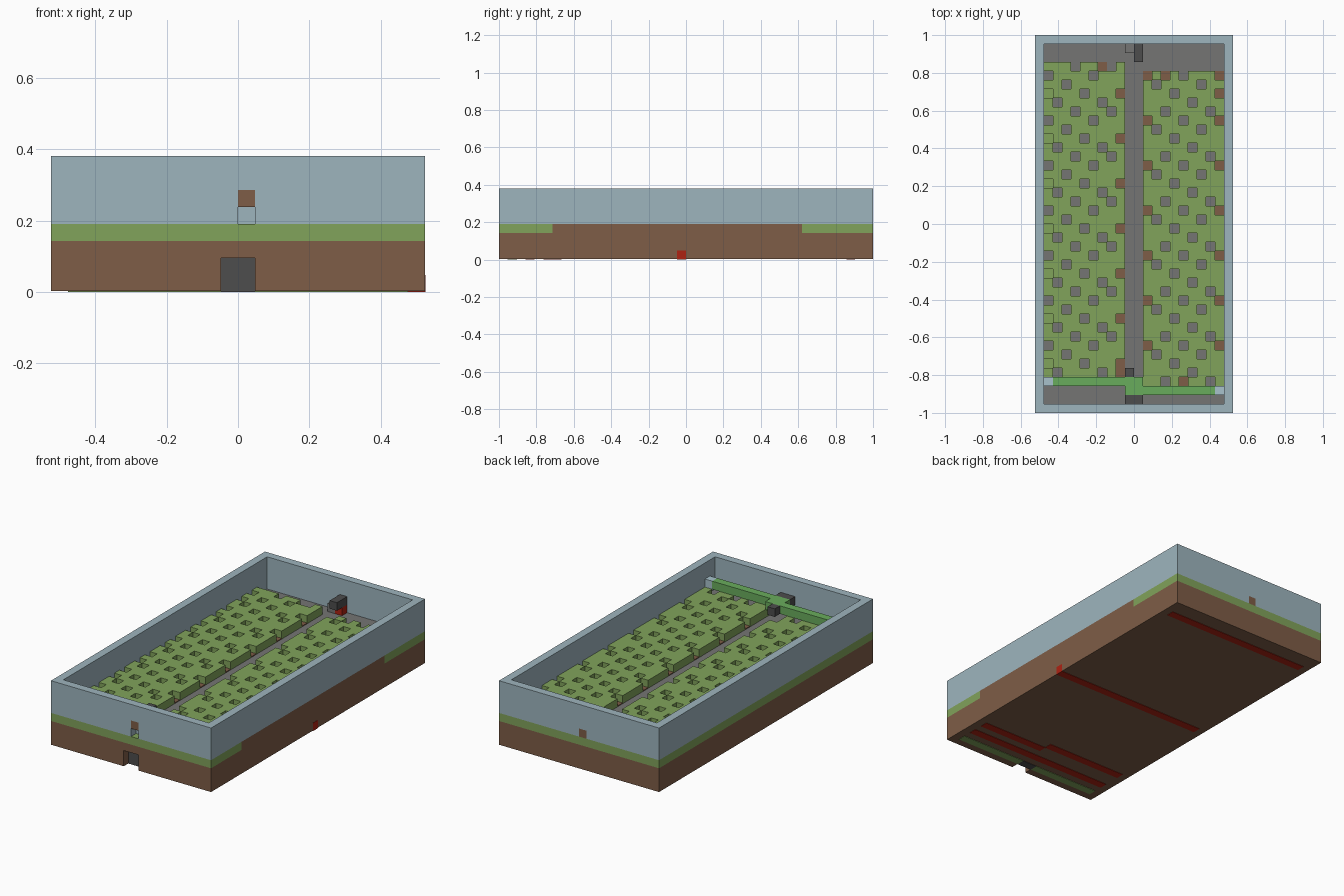
import bpy, bmesh

if "Cube" in bpy.data.objects:
    bpy.data.objects.remove(bpy.data.objects["Cube"], do_unlink=True)

U = 2 / 42  # size of one building block


def material(name, r, g, b):
    lin = [((c / 255 + 0.055) / 1.055) ** 2.4 for c in (r, g, b)] + [1]
    m = bpy.data.materials.new(name)
    m.use_nodes = True
    m.diffuse_color = lin
    m.node_tree.nodes["Principled BSDF"].inputs["Base Color"].default_value = lin
    return m


GLASS = material("pale blue glass", 158, 181, 190)
PALE = material("light blue", 168, 194, 204)
GRASS = material("grass green", 129, 163, 91)
DIRT = material("dirt brown", 126, 93, 71)
STONE = material("stone grey", 117, 117, 116)
DARK = material("dark grey", 77, 77, 77)
RED = material("red", 174, 34, 18)
GREEN = material("bright green", 105, 172, 92)


def finish(bm, name, mat):
    bmesh.ops.recalc_face_normals(bm, faces=bm.faces)
    bmesh.ops.scale(bm, vec=(U, U, U), verts=bm.verts)
    mesh = bpy.data.meshes.new(name)
    bm.to_mesh(mesh)
    bm.free()
    mesh.materials.append(mat)
    bpy.context.collection.objects.link(bpy.data.objects.new(name, mesh))


def boxes(name, mat, *ranges):
    """One object from boxes given as ranges x, y, z in block units."""
    bm = bmesh.new()
    for x0, x1, y0, y1, z0, z1 in ranges:
        vs = bmesh.ops.create_cube(bm, size=1)["verts"]
        for v in vs:
            v.co = (x1 if v.co.x > 0 else x0, y1 if v.co.y > 0 else y0, z1 if v.co.z > 0 else z0)
    finish(bm, name, mat)


def tiles(name, mat, cells, top, depth):
    """Merged square cells, extruded downwards."""
    bm = bmesh.new()
    for i, j in cells:
        bm.faces.new([bm.verts.new((i + a, j + b, top)) for a, b in ((0, 0), (1, 0), (1, 1), (0, 1))])
    bmesh.ops.remove_doubles(bm, verts=bm.verts, dist=0.01)
    ext = bmesh.ops.extrude_face_region(bm, geom=bm.faces[:], use_keep_orig=True)
    for e in ext["geom"]:
        if isinstance(e, bmesh.types.BMVert):
            e.co.z -= depth
    finish(bm, name, mat)


B = 0.05  # the base sits just above the underside strips

# Base and floor
boxes("base", DIRT, (-10, 10, -20, 20, B, 3))
boxes("floor", STONE, (-10, 10, -20, 20, 3, 4))

# Lower walls, with the front doorway notch
boxes("front_wall_base", DIRT, (-11, -1, -21, -20, B, 3), (1, 11, -21, -20, B, 3), (-1, 1, -21, -20, 2, 3))
boxes("back_wall_base", DIRT, (-11, 11, 20, 21, B, 3))
boxes("left_wall_base", DIRT, (10, 11, -20, 20, B, 3), (10, 11, -15, 13, 3, 4))
boxes("right_wall_base", DIRT, (-11, -10, -20, 20, B, 3))
boxes("grass_band", GRASS, (-11, 11, -21, -20, 3, 4), (-11, 11, 20, 21, 3, 4),
      (10, 11, -20, -15, 3, 4), (10, 11, 13, 20, 3, 4), (-11, -10, -20, 20, 3, 4))
boxes("doorway_back", DARK, (-1, 1, -20.03, -19, 0, 2))

# Upper walls, with openings
boxes("front_glass", GLASS, (-11, 0, -21, -20, 4, 8), (1, 11, -21, -20, 4, 8), (0, 1, -21, -20, 6, 8))
boxes("back_glass", GLASS, (-11, -1, 20, 21, 4, 8), (0, 11, 20, 21, 4, 8), (-1, 0, 20, 21, 5, 8))
boxes("side_glass", GLASS, (-11, -10, -20, 20, 4, 8), (10, 11, -20, 20, 4, 8))
boxes("front_wall_block", DIRT, (0, 1, -21, -20, 5, 6))
boxes("back_wall_block", DIRT, (-1, 0, 20, 21, 4, 5))

# Strips on the underside
boxes("underside_red_strips", RED, (-10, 10, 18, 19, 0, 1), (-10, 11.03, -1, 0, 0, 1),
      (1, 10, -16, -15, 0, 1), (-10, 1, -15, -14, 0, 1), (-10, 10, -18, -17, 0, 1))
boxes("underside_green_strips", GRASS, (1, 10, -20, -19, 0, 1), (-10, -1, -20, -19, 0, 1))

# Planted beds with a regular pattern of gaps
phase = {-3: 2, -2: 4, 1: 1, 9: 1}
brown_extra = {(-4, 17), (-2, -17), (3, 16), (5, -18), (9, 14)}
bed, brown, sunken = [], [], []
for i in list(range(-10, -1)) + list(range(1, 10)):
    rows = range(-17, 18) if i < 0 else range(-18, 17)
    for j in rows:
        gap = j % 5 == phase[i] if i in phase else (i + 2 * j) % 5 == 2
        if (i, j) in brown_extra or (gap and i in (-2, 1, 9)):
            brown.append((i, j))
        elif i == -10 and j % 5 == 4:
            sunken.append((i, j))
        elif not gap:
            bed.append((i, j))
tiles("planted_beds", GRASS, bed, 5, 1)
tiles("bare_soil", DIRT, brown, 4.1, 0.1)
tiles("sunken_grass", GRASS, sunken, 4.1, 0.1)

# Raised channel across the front end
boxes("channel", GREEN, (-9, 1, -18, -17, 5, 6), (-1, 9, -19, -18, 5, 6))
boxes("channel_ends", PALE, (-10, -9, -18, -17, 5, 6), (9, 10, -19, -18, 5, 6))
boxes("channel_dark_blocks", DARK, (-1, 1, -20, -19, 5, 6), (-1, 0, -17, -16, 5, 6))
boxes("window_block", GLASS, (0, 1, -20, -19, 4, 5))

# Mechanism at the back end
boxes("back_dark_block", DARK, (0, 1, 18, 20, 5, 6))
boxes("back_red_block", RED, (0, 1, 19, 20, 4, 5))
boxes("back_stone_block", STONE, (-1, 0, 19, 20, 4, 5))
